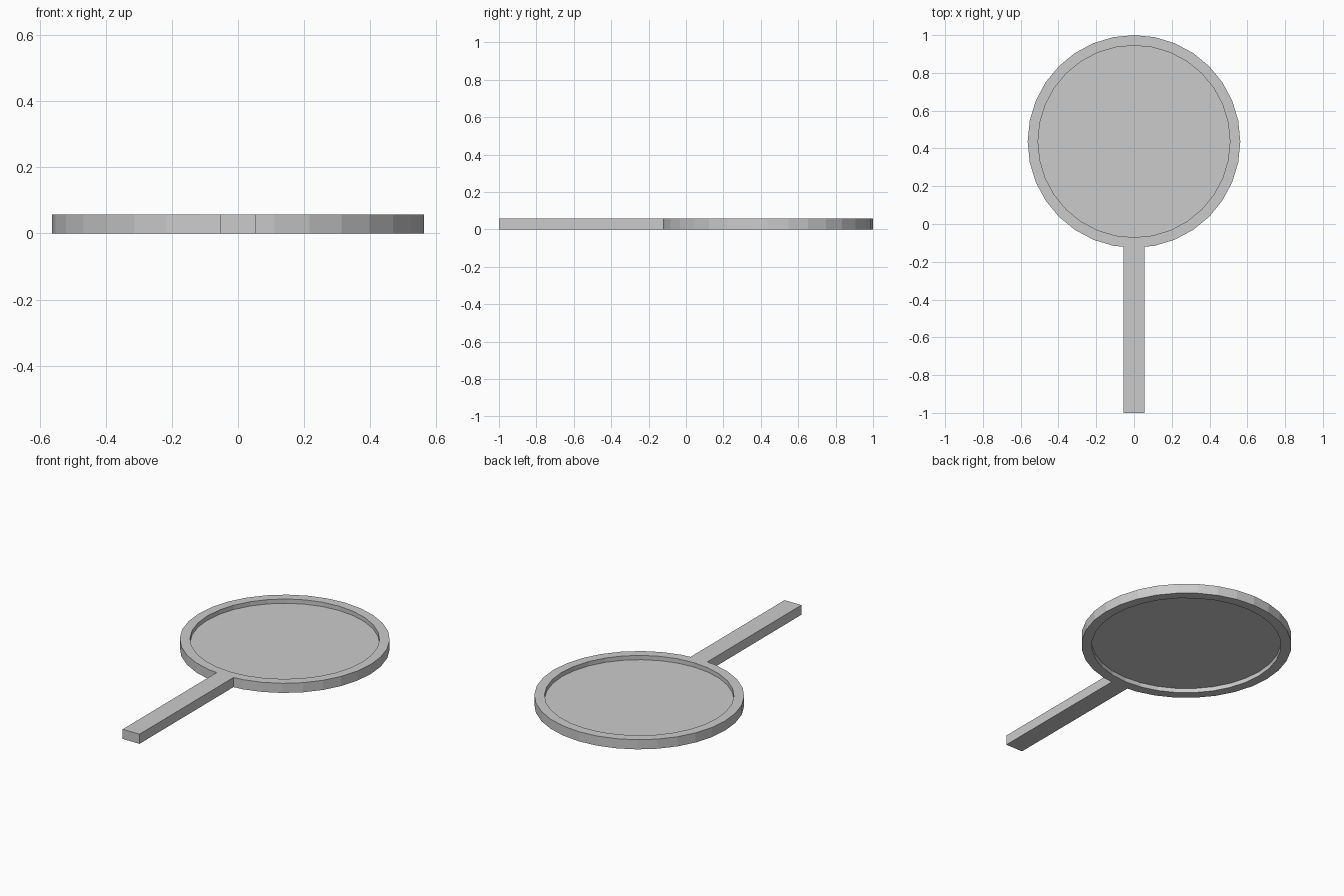
import bpy
from math import sin, cos, pi

if "Cube" in bpy.data.objects:
    bpy.data.objects.remove(bpy.data.objects["Cube"])

SIDES = 32
CY = 0.437           # centre of the round head
R_OUT, R_IN = 0.563, 0.508
H = 0.057            # thickness
HW = 0.055           # half width of the handle


def circle(r, start, end):
    """Points of a 32-sided circle, counted counter-clockwise from -y."""
    return [(r * sin(2 * pi * i / SIDES), CY - r * cos(2 * pi * i / SIDES))
            for i in range(start, end)]


def add_loop(curve, pts):
    s = curve.splines.new('POLY')
    s.points.add(len(pts) - 1)
    for p, (x, y) in zip(s.points, pts):
        p.co = (x, y, 0, 1)
    s.use_cyclic_u = True
    s.use_smooth = False


def plate(name, loops, thickness):
    """Flat filled outline (further loops are holes), extruded about mid height."""
    curve = bpy.data.curves.new(name, 'CURVE')
    curve.dimensions = '2D'
    curve.fill_mode = 'BOTH'
    curve.extrude = thickness / 2
    for pts in loops:
        add_loop(curve, pts)
    ob = bpy.data.objects.new(name, curve)
    ob.location.z = H / 2
    bpy.context.collection.objects.link(ob)
    bpy.ops.object.select_all(action='DESELECT')
    bpy.context.view_layer.objects.active = ob
    ob.select_set(True)
    bpy.ops.object.convert(target='MESH')
    bpy.ops.object.shade_flat()


# Rim and handle: one outline, the handle replaces the lowest circle corner
y_join = CY - R_OUT * (1 + cos(2 * pi / SIDES)) / 2
handle = [(-HW, y_join), (-HW, -1), (HW, -1), (HW, y_join)]
plate("rim_and_handle",
      [handle + circle(R_OUT, 1, SIDES), circle(R_IN, 0, SIDES)], H)

# Thin panel set midway inside the rim, recessed on both sides
plate("panel", [circle(R_IN, 0, SIDES)], 0.006)
